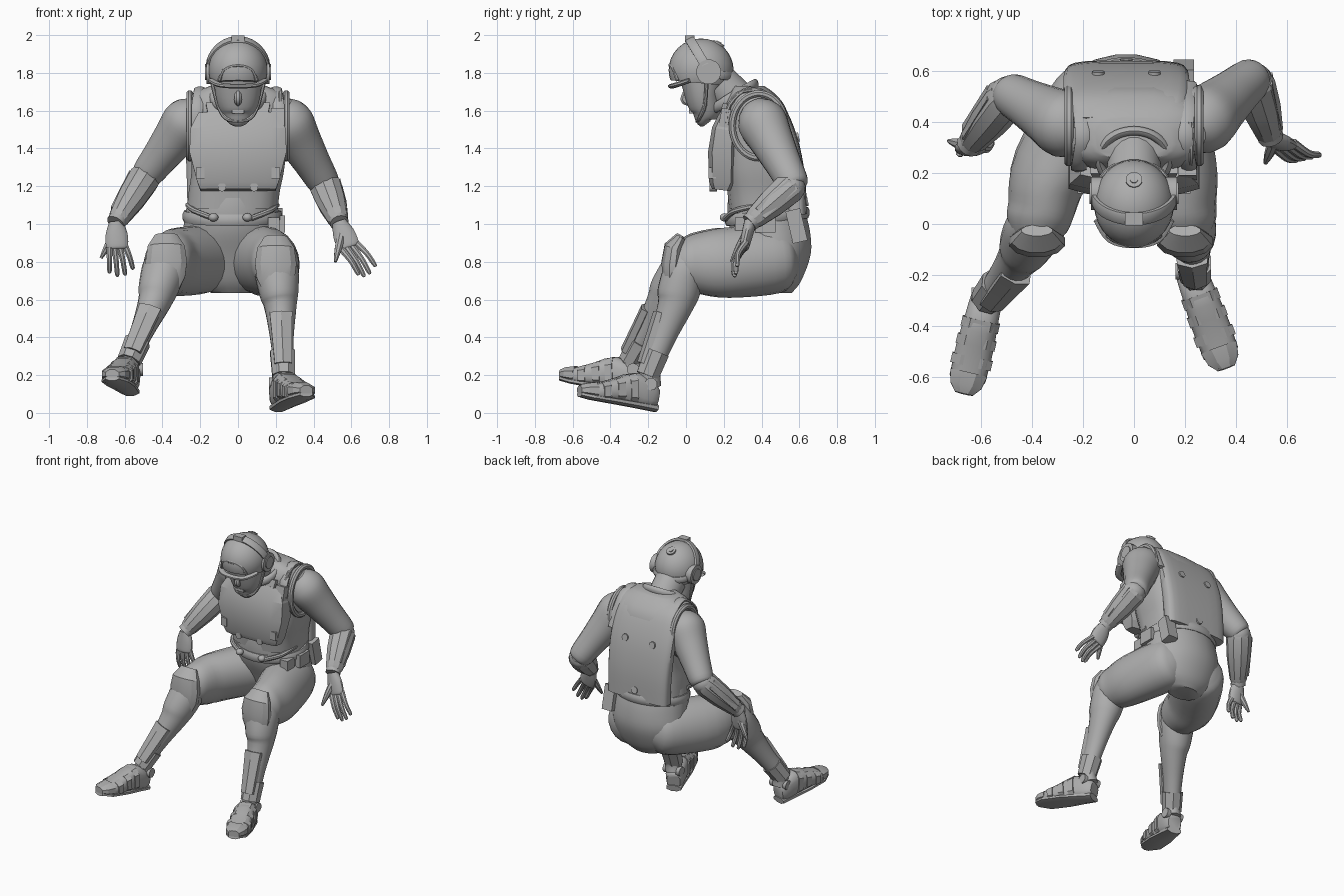
import bpy, bmesh, math
from mathutils import Vector

cube = bpy.data.objects.get("Cube")
if cube:
    bpy.data.objects.remove(cube, do_unlink=True)

mat = bpy.data.materials.new("plain_grey")
mat.use_nodes = True
GREY = (0.42, 0.42, 0.42, 1)
mat.diffuse_color = GREY
mat.node_tree.nodes["Principled BSDF"].inputs["Base Color"].default_value = GREY

X, Y, Z = Vector((1, 0, 0)), Vector((0, 1, 0)), Vector((0, 0, 1))
LEG_REF = Vector((0, -1, 1))


def finish(name, bm, angle=40):
    mesh = bpy.data.meshes.new(name)
    bm.normal_update()
    bm.to_mesh(mesh)
    bm.free()
    mesh.materials.append(mat)
    mesh.polygons.foreach_set("use_smooth", [True] * len(mesh.polygons))
    mesh.set_sharp_from_angle(angle=math.radians(angle))
    obj = bpy.data.objects.new(name, mesh)
    bpy.context.collection.objects.link(obj)
    return obj


def spline(rows, sub, closed):
    """Smooth the section list with a Catmull-Rom curve."""
    count, out = len(rows), []
    pick = (lambda i: rows[i % count]) if closed else (lambda i: rows[max(0, min(count - 1, i))])
    for i in range(count if closed else count - 1):
        a, b, c, d = (pick(i + k) for k in (-1, 0, 1, 2))
        for s in range(sub):
            t = s / sub
            out.append([q + t / 2 * (r - p + t * (2 * p - 5 * q + 4 * r - e + t * (3 * (q - r) + e - p)))
                        for p, q, r, e in zip(a, b, c, d)])
    return out if closed else out + [list(rows[-1])]


def tube(name, rows, ref=Y, n=20, sub=4, power=2, closed=False, angle=40, level=False):
    """Loft elliptical sections (x, y, z, radius[, second radius]) along a path."""
    rows = spline([tuple(r) if len(r) == 5 else (*r, r[3]) for r in rows], sub, closed)
    pts = [Vector(r[:3]) for r in rows]
    count, bm, rings = len(pts), bmesh.new(), []
    grow = 1 / math.cos(math.pi / n)
    for i, p in enumerate(pts):
        if level:
            t = Z.copy()
        elif closed:
            t = pts[(i + 1) % count] - pts[i - 1]
        else:
            t = pts[min(i + 1, count - 1)] - pts[max(i - 1, 0)]
        t.normalize()
        u = ref.cross(t).normalized()
        v = t.cross(u)
        ring = []
        for k in range(n):
            a = 2 * math.pi * (k + 0.5) / n
            c, s = (math.copysign(abs(f) ** (2 / power), f) for f in (math.cos(a), math.sin(a)))
            ring.append(bm.verts.new(p + grow * (u * c * rows[i][3] + v * s * rows[i][4])))
        rings.append(ring)
    for i in range(count if closed else count - 1):
        a, b = rings[i], rings[(i + 1) % count]
        for k in range(n):
            m = (k + 1) % n
            bm.faces.new((a[k], a[m], b[m], b[k]))
    if not closed:
        bm.faces.new(rings[0][::-1])
        bm.faces.new(rings[-1])
    return finish(name, bm, angle)


def disc(name, loc, normal, radius, depth, n=16):
    loc, d = Vector(loc), Vector(normal).normalized() * depth / 2
    ref = Z if abs(d.z) < depth * 0.4 else Y
    return tube(name, [(*(loc - d), radius), (*(loc + d), radius)], ref, n, 1)


def box(name, loc, half, lean=0.0):
    """Box with its depth along y, height along z, and its top leaning along y."""
    x, y, z = loc
    return tube(name, [(x, y - lean, z - half[2], half[0], half[1]),
                       (x, y + lean, z + half[2], half[0], half[1])], Y, 4, 1)


def ball(name, loc, size, cut=None):
    bm = bmesh.new()
    bmesh.ops.create_uvsphere(bm, u_segments=28, v_segments=16, radius=1)
    for v in bm.verts:
        v.co = Vector(loc) + Vector([c * s for c, s in zip(v.co, size)])
    if cut:
        geom = bm.verts[:] + bm.edges[:] + bm.faces[:]
        bmesh.ops.bisect_plane(bm, geom=geom, plane_co=cut, plane_no=(0, 0.1, 1), clear_inner=True)
        bmesh.ops.holes_fill(bm, edges=bm.edges[:])
    return finish(name, bm)


def mix(a, b, t):
    return Vector(a).lerp(Vector(b), t)


# Pelvis, abdomen and vest
tube("pelvis", [(-.03, .48, .635, .11, .08), (-.03, .48, .7, .21, .13), (-.03, .475, .84, .265, .185),
                (-.03, .445, .97, .26, .21), (-.03, .42, 1.1, .24, .2), (-.015, .41, 1.25, .22, .17)], level=True)
tube("vest", [(-.03, .425, 1.08, .24, .195), (-.02, .415, 1.17, .24, .195), (0, .405, 1.3, .245, .2),
              (0, .385, 1.5, .262, .175), (0, .365, 1.62, .262, .16), (0, .35, 1.69, .235, .12),
              (0, .335, 1.73, .15, .08)], power=3, level=True)
tube("chest_plate", [(0, .185, 1.18, .19, .045), (0, .19, 1.22, .205, .065), (0, .19, 1.38, .245, .07),
                     (0, .2, 1.5, .24, .06), (0, .225, 1.58, .2, .045)], n=8, sub=1, power=5, angle=20)
tube("chest_upper", [(0, .2, 1.52, .15, .04), (0, .235, 1.63, .17, .04)], n=4, sub=1)
tube("back_panel", [(-.03, .585, 1.05, .235, .055), (-.03, .575, 1.25, .24, .055), (-.03, .54, 1.45, .245, .05),
                    (-.03, .47, 1.62, .235, .045), (-.03, .4, 1.69, .2, .03)], power=4)
for x, y, z in ((-.14, .592, 1.46), (.08, .592, 1.46), (-.03, .64, 1.12)):
    disc("back_stud", (x, y, z), (0, 1, .2), .024, .012)
tube("collar", [(.135 * math.cos(a), .255 + .11 * math.sin(a), 1.675 + .065 * math.sin(a), .018, .028)
                for a in [k * math.pi / 6 for k in range(12)]], ref=Z, n=10, closed=True)

# Belt, hose and pouches
tube("belt", [(-.03 + .25 * math.cos(a), .43 + .21 * math.sin(a), 1.04 + .02 * math.sin(a), .014, .03)
              for a in [k * math.pi / 8 for k in range(16)]], ref=Z, n=8, sub=2, closed=True)
box("hip_pouch", (.195, .585, .99), (.04, .04, .085), -.02)
box("side_pouch", (.215, .42, 1), (.035, .055, .045))
box("front_pouch", (.19, .3, 1), (.03, .04, .035))
for s in (-1, 1):
    tube("waist_hose", [(s * .235 - .03, .38, 1.1, .014), (s * .2 - .03, .26, 1.07, .014),
                        (s * .1 - .03, .21, 1.03, .014)], Z, 8)
    ball("hose_knob", (s * .09 - .04, .205, 1.035), (.026, .026, .022))
    disc("vest_stud", (s * .085, .145, 1.195), (0, -1, 0), .022, .04)
    box("vest_buckle", (s * .2, .14, 1.27), (.022, .02, .03))
    tube("shoulder_strap", [(s * .215, .215, 1.52, .012, .03), (s * .215, .23, 1.63, .012, .03),
                            (s * .2, .335, 1.715, .012, .03), (s * .21, .46, 1.66, .012, .03),
                            (s * .215, .55, 1.48, .012, .03)], X, 8)
    # Rim of the arm opening
    tube("arm_opening", [(s * .255, .385 + .14 * math.cos(a), 1.52 + .17 * math.sin(a), .018)
                         for a in [k * math.pi / 6 for k in range(12)]], ref=X, n=8, closed=True)
box("shoulder_radio", (.21, .205, 1.56), (.035, .025, .05), .01)
tube("radio_aerial", [(.22, .21, 1.58, .01), (.225, .27, 1.69, .01), (.22, .4, 1.71, .01)], X, 8)

# Head
tube("neck", [(0, .33, 1.55, .12), (0, .27, 1.65, .105), (0, .18, 1.74, .105)], X)
tube("face", [(0, .11, 1.53, .03, .025), (0, .1, 1.55, .065, .05), (0, .105, 1.6, .095, .08),
              (0, .09, 1.68, .118, .095), (0, .085, 1.78, .13, .12)])
tube("nose", [(0, .01, 1.72, .012), (0, -.01, 1.66, .02), (0, .02, 1.635, .012)], X, 8)
box("mouth", (0, .035, 1.595), (.032, .018, .009))
ball("helmet", (0, .08, 1.815), (.157, .172, .167), (0, .08, 1.745))
tube("brim", [(-.14, .02, 1.76, .02, .012), (-.09, -.055, 1.735, .02, .012), (0, -.075, 1.73, .02, .012),
              (.09, -.055, 1.735, .02, .012), (.14, .02, 1.76, .02, .012)], Z, 8)
tube("forehead_arch", [(-.1, -.045, 1.76, .01), (-.07, -.065, 1.82, .01), (0, -.083, 1.84, .01),
                       (.07, -.065, 1.82, .01), (.1, -.045, 1.76, .01)], Y, 8)
tube("headband", [(.163 * math.cos(a), .12 - .1 * math.sin(a), 1.81 + .168 * math.sin(a), .01, .024)
                  for a in [k * math.pi / 8 for k in range(9)]], ref=Vector((0, 1, .5)), n=8, power=4)
box("band_clip", (0, .02, 1.98), (.035, .025, .017))
tube("helmet_rear_band", [(-.15, .12, 1.8, .01, .022), (-.11, .205, 1.785, .01, .022), (0, .25, 1.78, .01, .022),
                          (.11, .205, 1.785, .01, .022), (.15, .12, 1.8, .01, .022)], Z, 8)
disc("crown_ring", (0, .17, 1.952), (0, .5, 1), .032, .02)
disc("crown_button", (0, .17, 1.955), (0, .5, 1), .015, .025)
for s in (-1, 1):
    disc("ear_cup", (s * .143, .12, 1.805), X, .065, .05)
    disc("ear_cap", (s * .165, .12, 1.805), X, .042, .02)
    tube("chin_strap", [(s * .14, .11, 1.76, .01), (s * .107, .1, 1.63, .01), (s * .065, .07, 1.56, .01),
                        (0, .06, 1.545, .01)], Vector((0, 1, .3)), 8)

# Arms: shoulder, elbow, wrist, knuckles, finger tips and thumb tip for each side
ARMS = {
    "right": ((-.235, .37, 1.585), (-.485, .51, 1.26), (-.645, .31, 1.01), (-.64, .29, .88),
              (-.68, .3, .74), (-.555, .32, .76), (-.725, .325, .82)),
    "left": ((.24, .38, 1.585), (.46, .57, 1.21), (.535, .34, 1.01), (.585, .31, .885),
             (.73, .27, .775), (.64, .25, .73), (.515, .24, .8)),
}
for side, (shoulder, elbow, wrist, knuckle, first, last, thumb) in ARMS.items():
    upper = [(-.1, .07), (0, .11), (.15, .13), (.4, .114), (.7, .096), (1, .08), (1.06, .05)]
    tube(side + "_upper_arm", [(*mix(shoulder, elbow, t), r) for t, r in upper], X)
    lower = [(-.12, .05), (0, .075), (.3, .075), (.7, .055), (1, .04)]
    tube(side + "_forearm", [(*mix(elbow, wrist, t), r) for t, r in lower], X)
    guard = [(.02, .075), (.1, .083), (.5, .075), (.9, .055), (.95, .048)]
    tube(side + "_arm_guard", [(*mix(elbow, wrist, t), r) for t, r in guard], X, 10, 1, angle=20)
    out = Vector((.055 if side == "left" else -.055, .025, .025))
    tube(side + "_guard_ridge", [(*(mix(elbow, wrist, t) + out * k), .036, .018)
                                 for t, k in ((.12, 1), (.85, .65))], X, 4, 1)
    tube(side + "_cuff", [(*mix(elbow, wrist, t), .049) for t in (.91, 1.02)], X, 12, 1)
    tube(side + "_palm", [(*wrist, .037, .032), (*mix(wrist, knuckle, .5), .058, .03),
                          (*knuckle, .058, .025), (*mix(wrist, knuckle, 1.1), .045, .016)], Y, 14)
    spread = (Vector(first) - Vector(last)).normalized()
    for i in range(4):
        root = Vector(knuckle) + spread * (.042 - .028 * i)
        tip = mix(first, last, i / 3) + Vector((0, 0, -.025 if i in (1, 2) else 0))
        bend = mix(root, tip, .55) + Vector((0, -.015, .012))
        tube(side + "_finger", [(*root, .017), (*bend, .014), (*mix(bend, tip, .8), .012), (*tip, .006)], Y, 8)
    base = mix(wrist, knuckle, .35)
    tube(side + "_thumb", [(*base, .022), (*mix(base, thumb, .55), .019), (*thumb, .008)], Y, 8)

# Legs: hip, mid thigh, knee, calf, ankle, heel and toe for each side
LEGS = {
    "right": ((-.16, .48, .815), (-.32, .22, .8), (-.38, 0, .8), (-.445, -.12, .58),
              (-.565, -.28, .3), (-.575, -.28, .16), (-.665, -.66, .205)),
    "left": ((.1, .48, .815), (.17, .22, .795), (.2, 0, .79), (.225, -.06, .56),
             (.24, -.19, .23), (.22, -.18, .075), (.36, -.56, .12)),
}
for side, (hip, mid, knee, calf, ankle, heel, toe) in LEGS.items():
    tube(side + "_thigh", [(*mix(hip, mid, -.45), .03, .04), (*mix(hip, mid, -.3), .11, .12), (*hip, .163, .18),
                           (*mid, .152, .185), (*mix(mid, knee, .7), .13, .16), (*knee, .12, .135),
                           (*mix(mid, knee, 1.3), .08, .09)], LEG_REF)
    tube(side + "_shin", [(*mix(calf, knee, 1.15), .1), (*mix(calf, knee, .8), .115, .11),
                          (*mix(calf, knee, .3), .102, .11), (*calf, .085, .092),
                          (*mix(calf, ankle, .5), .062, .068), (*ankle, .052, .06),
                          (*mix(ankle, heel, .6), .053)], LEG_REF)
    ahead = Vector((0, -.06, .02))
    # Knee pad wrapping the front of the joint
    tube(side + "_knee_pad", [(*(Vector(knee) + Vector((0, y, z))), w, d) for y, z, w, d in
                              ((-.025, .14, .06, .025), (-.06, .08, .098, .055), (-.07, 0, .11, .06),
                               (-.075, -.08, .1, .05), (-.085, -.14, .07, .035))],
         LEG_REF, 12, 1, angle=25)
    tube(side + "_shin_guard", [(*(mix(calf, ankle, t) + ahead * k), w, .03)
                                for t, k, w in ((.15, 1, .06), (.4, .9, .055), (.95, .7, .045))],
         LEG_REF, 6, 1, angle=20)
    tube(side + "_boot_cuff", [(*mix(calf, ankle, t), r) for t, r in ((.72, .066), (.95, .062), (1.1, .06))],
         LEG_REF, 8, 1, angle=20)

    # Boot body, sole, straps and toe cap
    def boot(t, lift, w, h):
        return (*(mix(heel, toe, t) + Z * lift), w, h)

    tube(side + "_boot", [boot(-.06, .01, .045, .045), boot(.03, .015, .06, .07), boot(.25, .04, .066, .085),
                          boot(.5, .025, .072, .06), boot(.8, 0, .07, .042), boot(1, 0, .036, .025)],
         Z, 12, 2, 3)
    tube(side + "_sole", [boot(-.05, -.046, .05, .022), boot(.2, -.04, .06, .02), boot(.5, -.034, .074, .018),
                          boot(.85, -.028, .072, .016), boot(1.01, -.02, .036, .015)], Z, 8, 1, angle=25)
    for t, lift, w, h in ((.3, .04, .073, .082), (.48, .03, .076, .064), (.68, .012, .079, .053)):
        tube(side + "_boot_strap", [boot(t - .05, lift, w, h), boot(t + .05, lift - .006, w, h - .008)],
             Z, 8, 1, 3, angle=25)
    tube(side + "_toe_cap", [boot(.8, .006, .074, .046), boot(.93, .004, .062, .036), boot(1.01, 0, .036, .024)],
         Z, 8, 1, angle=25)
    for s in (-1, 1):
        disc(side + "_ankle_disc", mix(ankle, heel, .5) + X * s * .052, X, .032, .03, 10)
